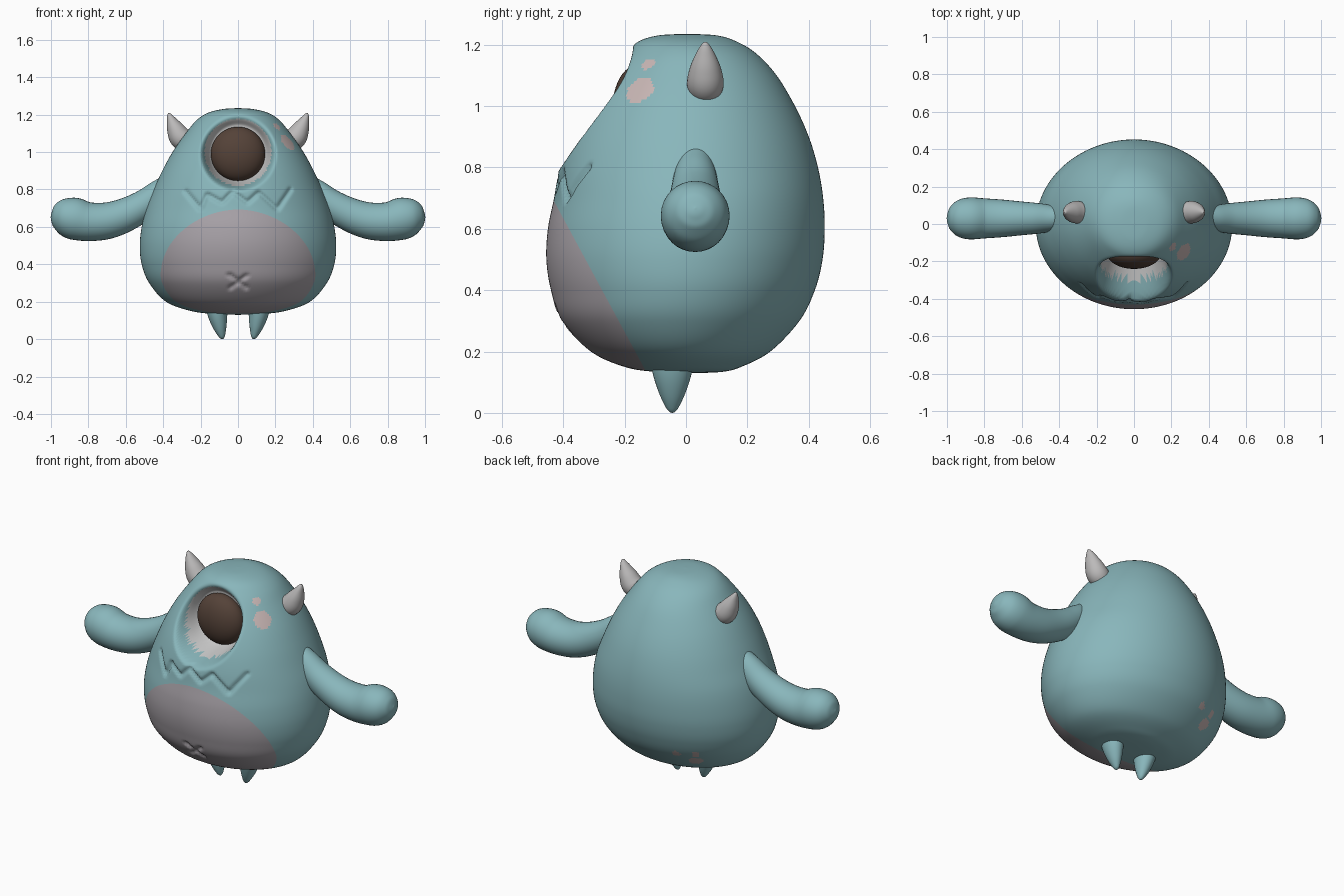
import bpy, bmesh, math
from mathutils import Vector

if "Cube" in bpy.data.objects:
    bpy.data.objects.remove(bpy.data.objects["Cube"])


def material(name, rgb):
    m = bpy.data.materials.new(name)
    m.diffuse_color = (*rgb, 1)
    m.use_nodes = True
    m.node_tree.nodes["Principled BSDF"].inputs["Base Color"].default_value = m.diffuse_color
    return m


TEAL = material("teal_skin", (0.25, 0.47, 0.50))
BELLY = material("belly_grey", (0.40, 0.37, 0.40))
SOCKET = material("socket_pale", (0.70, 0.67, 0.67))
SPOT = material("spot_pink", (0.58, 0.47, 0.46))
EYE = material("eye_brown", (0.09, 0.055, 0.04))
HORN = material("horn_grey", (0.50, 0.49, 0.49))


def spline(pts, n):
    """Smooth curve through points of any dimension, n samples per span."""
    out = []
    for i in range(len(pts) - 1):
        a, b, c, d = (pts[max(0, min(len(pts) - 1, i + k))] for k in (-1, 0, 1, 2))
        for j in range(n):
            t = j / n
            out.append([0.5 * (2*q + (r-p)*t + (2*p - 5*q + 4*r - s)*t*t + (3*q - p - 3*r + s)*t**3)
                        for p, q, r, s in zip(a, b, c, d)])
    out.append(list(pts[-1]))
    return out


def loft(bm, rings):
    """Skin a list of rings and close both ends."""
    loops = [[bm.verts.new(p) for p in ring] for ring in rings]
    for a, b in zip(loops, loops[1:]):
        for i in range(len(a)):
            k = (i + 1) % len(a)
            bm.faces.new((a[i], a[k], b[k], b[i]))
    bm.faces.new(loops[0][::-1])
    bm.faces.new(loops[-1])
    bmesh.ops.recalc_face_normals(bm, faces=bm.faces)


def finish(bm, name, mats):
    me = bpy.data.meshes.new(name)
    bm.to_mesh(me)
    bm.free()
    for m in mats:
        me.materials.append(m)
    for p in me.polygons:
        p.use_smooth = True
    ob = bpy.data.objects.new(name, me)
    bpy.context.collection.objects.link(ob)
    return ob


def limb_pair(name, y, pts, mat, n=6, sides=32):
    """Tapered limb along an xz path of (x, z, radius, y radius), on both sides."""
    path = spline(pts, n)
    for side, tag in ((1, "right"), (-1, "left")):
        rings = []
        for i, (x, z, r, ry) in enumerate(path):
            p, q = path[max(i - 1, 0)], path[min(i + 1, len(path) - 1)]
            t = Vector((q[0] - p[0], q[1] - p[1])).normalized()
            r, ry = max(r, 0.001), max(ry, 0.001)
            rings.append([(side * (x - t.y * r * math.cos(u)), y + ry * math.sin(u),
                           z + t.x * r * math.cos(u))
                          for u in (math.tau * k / sides for k in range(sides))])
        bm = bmesh.new()
        loft(bm, rings)
        finish(bm, f"{tag}_{name}", [mat])


def smooth(t):
    t = max(0.0, min(1.0, t))
    return t * t * (3 - 2 * t)


def seg_dist(p, a, b):
    ab = b - a
    t = max(0, min(1, (p - a).dot(ab) / ab.dot(ab)))
    return (p - a - ab * t).length


# Body profile: z, half width, front y, back y
profile = [(.13, .003, .037, .043), (.134, .12, -.10, .12), (.15, .25, -.20, .18), (.20, .385, -.31, .275),
           (.30, .475, -.405, .37), (.40, .515, -.44, .42), (.50, .525, -.455, .445),
           (.60, .515, -.45, .452), (.70, .49, -.43, .447), (.80, .45, -.412, .43),
           (.90, .405, -.38, .40), (1.0, .35, -.33, .355), (1.1, .28, -.262, .295),
           (1.17, .222, -.20, .23), (1.21, .16, -.155, .165), (1.23, .08, -.09, .10),
           (1.235, .003, .0, .006)]
SIDES = 240
rings = []
for z, w, f, b in spline(profile, 10):
    w = max(w, .002)
    rings.append([(w * math.sin(u), (f + b) / 2 - (b - f) / 2 * math.cos(u), z)
                  for u in (math.tau * k / SIDES for k in range(SIDES))])
body = bmesh.new()
loft(body, rings)

# Eye socket bowl, stitched zigzag mouth and navel cross pressed into the front
mouth = [Vector(p) for p in ((-.28, .79), (-.2, .695), (-.165, .775), (-.085, .73), (-.03, .79),
                             (.05, .73), (.11, .785), (.21, .695), (.28, .80))]
grooves = list(zip(mouth, mouth[1:]))
grooves += [(Vector((-.045, .345)), Vector((.045, .275))), (Vector((-.04, .275)), Vector((.045, .34)))]
for v in body.verts:
    if v.co.y > -.05:
        continue
    p = Vector((v.co.x, v.co.z))
    r = (p - Vector((0, 1.0))).length
    if r < .21:
        floor = max(v.co.y, -.14)
        v.co.y += (floor - v.co.y) * smooth((.21 - r) / .07)
    elif abs(p.x) < .31 and (.66 < p.y < .83 or .25 < p.y < .37):
        d = min(seg_dist(p, a, b) for a, b in grooves)
        v.co.y += .018 * smooth(1 - d / .017)

# Belly patch is the part in front of a sloping plane
n = Vector((0, -1, -.54)).normalized()
origin = Vector((0, -.43, .69))
bmesh.ops.bisect_plane(body, geom=body.verts[:] + body.edges[:] + body.faces[:],
                       plane_co=origin, plane_no=n)
spots = [(.265, -.15, 1.05, .05), (.21, -.125, 1.14, .024),
         (-.266, .292, .25, .045), (-.18, .345, .32, .025), (-.28, .31, .32, .022)]
for f in body.faces:
    c = f.calc_center_median()
    if (c - origin).dot(n) > 0:
        f.material_index = 1
    elif c.y < -.05 and math.hypot(c.x, c.z - 1.0) < .178:
        f.material_index = 2
    elif any((c - Vector(s[:3])).length < s[3] for s in spots):
        f.material_index = 3
finish(body, "body", [TEAL, BELLY, SOCKET, SPOT])

# Flattened eyeball
bm = bmesh.new()
bmesh.ops.create_uvsphere(bm, u_segments=48, v_segments=24, radius=1)
bmesh.ops.scale(bm, vec=(.145, .085, .145), verts=bm.verts)
bmesh.ops.translate(bm, vec=(0, -.155, .99), verts=bm.verts)
finish(bm, "eyeball", [EYE])

# Arms, horns and feet
limb_pair("arm", .03, [(.36, .86, .035, .04), (.42, .79, .065, .065), (.50, .72, .08, .08),
                       (.60, .665, .09, .09), (.70, .633, .098, .10), (.80, .628, .104, .107),
                       (.88, .645, .112, .112), (.94, .658, .095, .098), (.98, .664, .062, .064),
                       (.995, .666, .03, .03), (1.0, .667, 0, 0)], TEAL)
limb_pair("horn", .063, [(.26, 1.045, .05, .05), (.305, 1.075, .06, .06), (.335, 1.125, .047, .05),
                         (.358, 1.175, .024, .028), (.369, 1.203, .009, .01), (.371, 1.209, 0, 0)], HORN)
limb_pair("foot", -.045, [(.112, .22, .07, .075), (.110, .14, .055, .066), (.098, .07, .038, .045),
                          (.087, .02, .019, .022), (.083, .004, .008, .009), (.082, 0, 0, 0)], TEAL)
